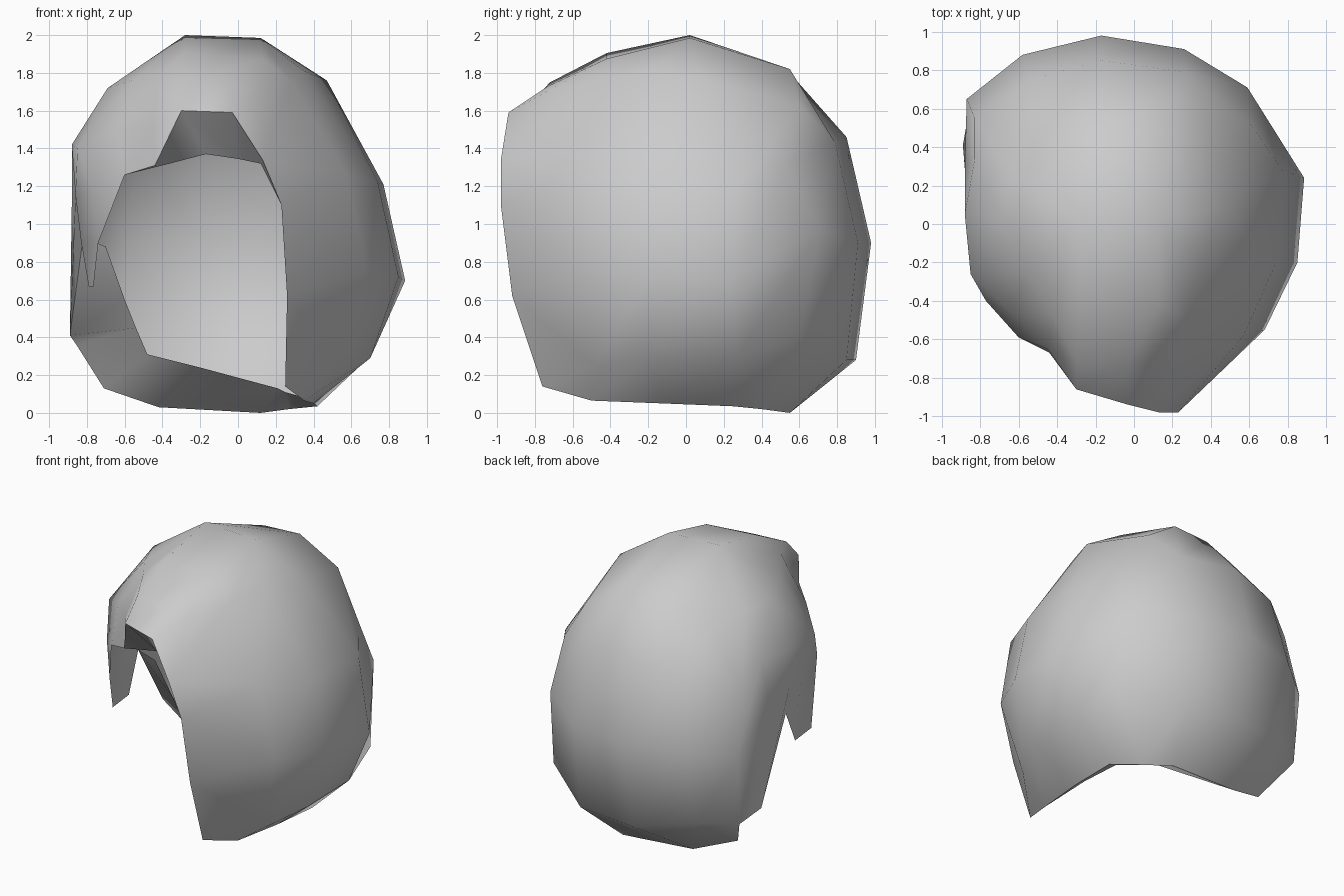
import bpy, bmesh, math

if "Cube" in bpy.data.objects:
    bpy.data.objects.remove(bpy.data.objects["Cube"])

grey = bpy.data.materials.new("plain_grey")
grey.use_nodes = True
GREY = (0.6, 0.6, 0.6, 1)
grey.diffuse_color = GREY
grey.node_tree.nodes["Principled BSDF"].inputs["Base Color"].default_value = GREY


def loft(name, columns, closed=False, cap=None, smooth=60):
    """Skin neighbouring columns; a slightly shorter column ends in one triangle."""
    bm = bmesh.new()
    cols = [[bm.verts.new(p) for p in c] for c in columns]
    pairs = list(zip(cols, cols[1:]))
    if closed:
        pairs.append((cols[-1], cols[0]))
    for a, b in pairs:
        n = min(len(a), len(b))
        for i in range(n - 1):
            bm.faces.new((a[i], a[i + 1], b[i + 1], b[i]))
        if 0 < len(a) - n < 3:
            bm.faces.new((a[n - 1], a[n], b[n - 1]))
        elif 0 < len(b) - n < 3:
            bm.faces.new((a[n - 1], b[n], b[n - 1]))
    if cap:
        bm.faces.new([bm.verts.new(p) for p in cap])
    bmesh.ops.remove_doubles(bm, verts=bm.verts, dist=0.002)
    bmesh.ops.recalc_face_normals(bm, faces=bm.faces)
    mesh = bpy.data.meshes.new(name)
    bm.to_mesh(mesh)
    bm.free()
    mesh.materials.append(grey)
    obj = bpy.data.objects.new(name, mesh)
    bpy.context.collection.objects.link(obj)
    bpy.ops.object.select_all(action="DESELECT")
    obj.select_set(True)
    bpy.context.view_layer.objects.active = obj
    bpy.ops.object.shade_smooth_by_angle(angle=math.radians(smooth))
    return obj


# Crown corners from which every column runs down to the hem
R = (-0.28, 0.02, 2.0)
L = (0.12, 0.02, 1.985)
FR = (-0.28, -0.42, 1.905)
FL = (0.13, -0.42, 1.875)
temple = (-0.69, 0.02, 1.72)
above_ear = (-0.88, 0.05, 1.42)

# Swept fringe and hanging side strand
fringe = [
    [FR, (-0.3, -0.72, 1.75), (-0.3, -0.86, 1.60)],
    [R, (-0.42, -0.48, 1.79), (-0.45, -0.65, 1.52), (-0.44, -0.67, 1.31)],
    [R, (-0.56, -0.27, 1.76), (-0.64, -0.46, 1.50), (-0.6, -0.59, 1.26)],
    [R, temple, (-0.85, -0.26, 1.40), (-0.77, -0.40, 1.18), (-0.74, -0.41, 0.9), (-0.765, -0.34, 0.67)],
    [R, temple, above_ear, (-0.86, -0.10, 1.15), (-0.83, -0.08, 0.9), (-0.79, -0.12, 0.67)],
    [R, temple, above_ear, (-0.86, 0.04, 1.15), (-0.82, 0.03, 0.93)],
]
# Back of the head
back = [
    [R, (-0.64, 0.25, 1.70), (-0.83, 0.33, 1.43), (-0.88, 0.30, 1.10), (-0.89, 0.41, 0.41)],
    [R, (-0.54, 0.47, 1.65), (-0.83, 0.55, 1.33), (-0.87, 0.65, 0.86), (-0.855, 0.61, 0.36)],
    [R, (-0.37, 0.53, 1.74), (-0.54, 0.75, 1.41), (-0.58, 0.88, 0.90), (-0.62, 0.76, 0.36), (-0.71, 0.42, 0.13)],
    [R, (-0.17, 0.54, 1.81), (-0.17, 0.85, 1.46), (-0.17, 0.98, 0.90), (-0.2, 0.90, 0.28), (-0.42, 0.52, 0.03)],
    [L, (0.11, 0.55, 1.82), (0.27, 0.79, 1.43), (0.26, 0.91, 0.90), (0.25, 0.85, 0.28), (0.12, 0.55, 0.0)],
    [L, (0.38, 0.60, 1.63), (0.6, 0.53, 1.31), (0.59, 0.71, 0.97), (0.64, 0.6, 0.40), (0.27, 0.40, 0.02)],
]
# Long side that ends in the front lock
side = [
    [L, (0.47, 0.08, 1.76), (0.77, 0.28, 1.21), (0.885, 0.24, 0.70), (0.7, 0.27, 0.30), (0.42, 0.25, 0.035)],
    [L, (0.35, -0.20, 1.81), (0.74, -0.20, 1.22), (0.85, -0.20, 0.72), (0.7, -0.20, 0.29), (0.4, -0.12, 0.05)],
    [L, (0.28, -0.48, 1.76), (0.57, -0.58, 1.27), (0.68, -0.55, 0.75), (0.55, -0.48, 0.25), (0.35, -0.50, 0.065)],
    [FL, (0.1, -0.72, 1.71), (0.13, -0.98, 1.34), (0.23, -0.98, 1.10), (0.26, -0.92, 0.62), (0.25, -0.76, 0.14)],
    [FL, (-0.03, -0.73, 1.73), (-0.03, -0.94, 1.59)],
]
loft("hair_shell", fringe + back + side, closed=True, cap=(R, L, FL, FR))

# Turned-in underside of the fringe
loft("fringe_underside", [
    [(-0.6, -0.59, 1.26), (-0.6, -0.585, 1.265)],
    [(-0.44, -0.67, 1.31), (-0.4, -0.64, 1.31)],
    [(-0.3, -0.86, 1.60), (-0.17, -0.69, 1.37)],
    [(-0.03, -0.94, 1.59), (0.0, -0.75, 1.345)],
    [(0.13, -0.98, 1.34), (0.12, -0.80, 1.32)],
    [(0.23, -0.98, 1.10), (0.23, -0.96, 1.10)],
])

# Turned-in underside along the nape and the long side
loft("nape_underside", [
    [(-0.82, 0.03, 0.93), (-0.7, 0.05, 0.88)],
    [(-0.89, 0.41, 0.41), (-0.6, 0.12, 0.60)],
    [(-0.855, 0.61, 0.36), (-0.54, 0.14, 0.45)],
    [(-0.71, 0.42, 0.13), (-0.48, 0.15, 0.31)],
    [(-0.42, 0.52, 0.03), (-0.2, 0.22, 0.24)],
    [(0.12, 0.55, 0.0), (0.21, 0.30, 0.13)],
    [(0.27, 0.40, 0.02), (0.25, 0.27, 0.11)],
    [(0.42, 0.25, 0.035), (0.32, 0.20, 0.09)],
    [(0.4, -0.12, 0.05), (0.34, -0.10, 0.09)],
    [(0.35, -0.50, 0.065), (0.34, -0.50, 0.075)],
])
